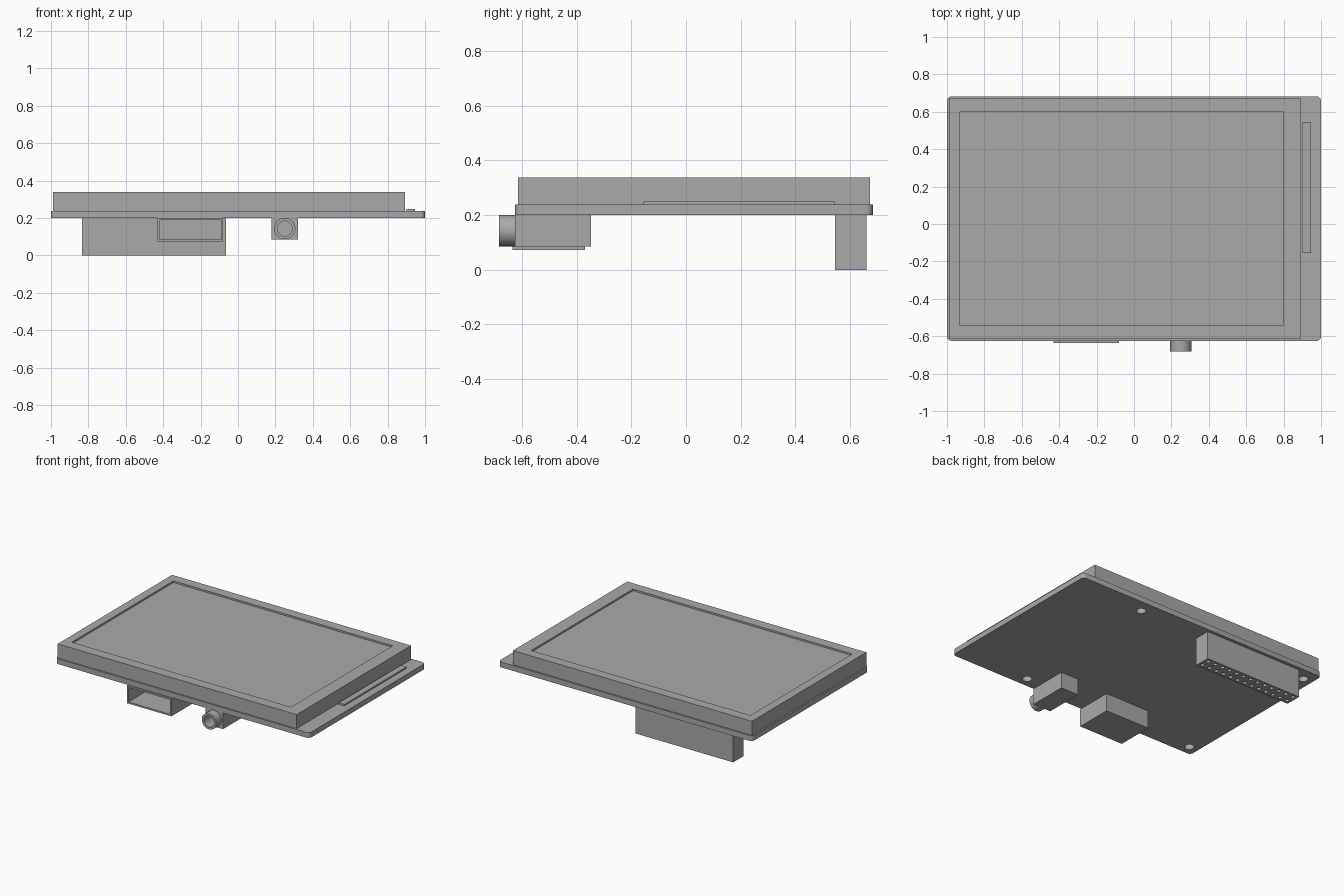
import bpy, bmesh, math
from mathutils import Matrix, Vector

cube = bpy.data.objects.get("Cube")
if cube:
    bpy.data.objects.remove(cube, do_unlink=True)

grey = bpy.data.materials.new("plain grey")
grey.use_nodes = True
GREY = (0.4, 0.4, 0.4, 1)
grey.diffuse_color = GREY
grey.node_tree.nodes["Principled BSDF"].inputs["Base Color"].default_value = GREY


def add_box(bm, x, y, z):
    lo, hi = Vector((x[0], y[0], z[0])), Vector((x[1], y[1], z[1]))
    mat = Matrix.Translation((lo + hi) / 2) @ Matrix.Diagonal((*(hi - lo), 1))
    return bmesh.ops.create_cube(bm, size=1, matrix=mat)["verts"]


def add_cylinder(bm, centre, radius, length, sides, along_y=False):
    mat = Matrix.Translation(centre)
    if along_y:
        mat = mat @ Matrix.Rotation(math.pi / 2, 4, "X")
    bmesh.ops.create_cone(bm, cap_ends=True, segments=sides, radius1=radius,
                          radius2=radius, depth=length, matrix=mat)


def finish(bm, name):
    mesh = bpy.data.meshes.new(name)
    bm.to_mesh(mesh)
    bm.free()
    mesh.materials.append(grey)
    obj = bpy.data.objects.new(name, mesh)
    bpy.context.collection.objects.link(obj)
    return obj


def box(name, x, y, z):
    bm = bmesh.new()
    add_box(bm, x, y, z)
    return finish(bm, name)


def select_only(obj):
    bpy.ops.object.select_all(action="DESELECT")
    bpy.context.view_layer.objects.active = obj
    obj.select_set(True)


def cut(obj, cutter):
    mod = obj.modifiers.new("cut", "BOOLEAN")
    mod.operation, mod.solver, mod.object = "DIFFERENCE", "EXACT", cutter
    select_only(obj)
    bpy.ops.object.modifier_apply(modifier=mod.name)
    bpy.data.objects.remove(cutter, do_unlink=True)


def smooth(obj):
    select_only(obj)
    bpy.ops.object.shade_smooth_by_angle(angle=math.radians(35))


# Circuit board with rounded corners and four mounting holes
bm = bmesh.new()
add_box(bm, (-1, 1), (-0.625, 0.683), (0.2, 0.238))
upright = [e for e in bm.edges if abs(e.verts[0].co.z - e.verts[1].co.z) > 0.01]
bmesh.ops.bevel(bm, geom=upright, offset=0.025, segments=5, profile=0.5, affect="EDGES")
board = finish(bm, "circuit_board")
bm = bmesh.new()
for x in (-0.93, 0.435):
    for y in (-0.555, 0.588):
        add_cylinder(bm, (x, y, 0.22), 0.032, 0.1, 24)
cut(board, finish(bm, "mounting_hole_cutter"))
smooth(board)

# Display block with a slightly sunken screen
display = box("display", (-0.99, 0.893), (-0.615, 0.672), (0.238, 0.338))
cut(display, box("screen_cutter", (-0.93, 0.797), (-0.542, 0.602), (0.326, 0.4)))

# Flat connector strip beside the display
box("ribbon_strip", (0.902, 0.946), (-0.155, 0.545), (0.238, 0.249))

# Pin header under the back edge, two rows of sockets
HEADER_X, HEADER_Y, PITCH = -0.45, 0.603, 0.0593
header = box("pin_header", (HEADER_X - 0.385, HEADER_X + 0.385),
             (HEADER_Y - 0.058, HEADER_Y + 0.058), (0, 0.2))
bm = bmesh.new()
for col in range(13):
    for row in (-0.5, 0.5):
        add_cylinder(bm, (HEADER_X + (col - 6) * PITCH, HEADER_Y + row * PITCH, 0.05),
                     0.014, 0.2, 12)
cut(header, finish(bm, "socket_cutter"))
smooth(header)

# Rectangular port, open at the front
port = box("video_port", (-0.43, -0.08), (-0.635, -0.37), (0.073, 0.2))
cut(port, box("port_cutter", (-0.418, -0.092), (-0.7, -0.385), (0.085, 0.188)))

# Round jack: housing plus hollow barrel
JACK_X, JACK_Z = 0.25, 0.143
housing = box("jack_housing", (0.18, 0.32), (-0.625, -0.347), (0.085, 0.2))
bm = bmesh.new()
add_cylinder(bm, (JACK_X, -0.654, JACK_Z), 0.057, 0.058, 32, True)
barrel = finish(bm, "jack_barrel")
for part in (housing, barrel):
    bm = bmesh.new()
    add_cylinder(bm, (JACK_X, -0.6, JACK_Z), 0.04, 0.4, 32, True)
    cut(part, finish(bm, "jack_cutter"))
    smooth(part)
